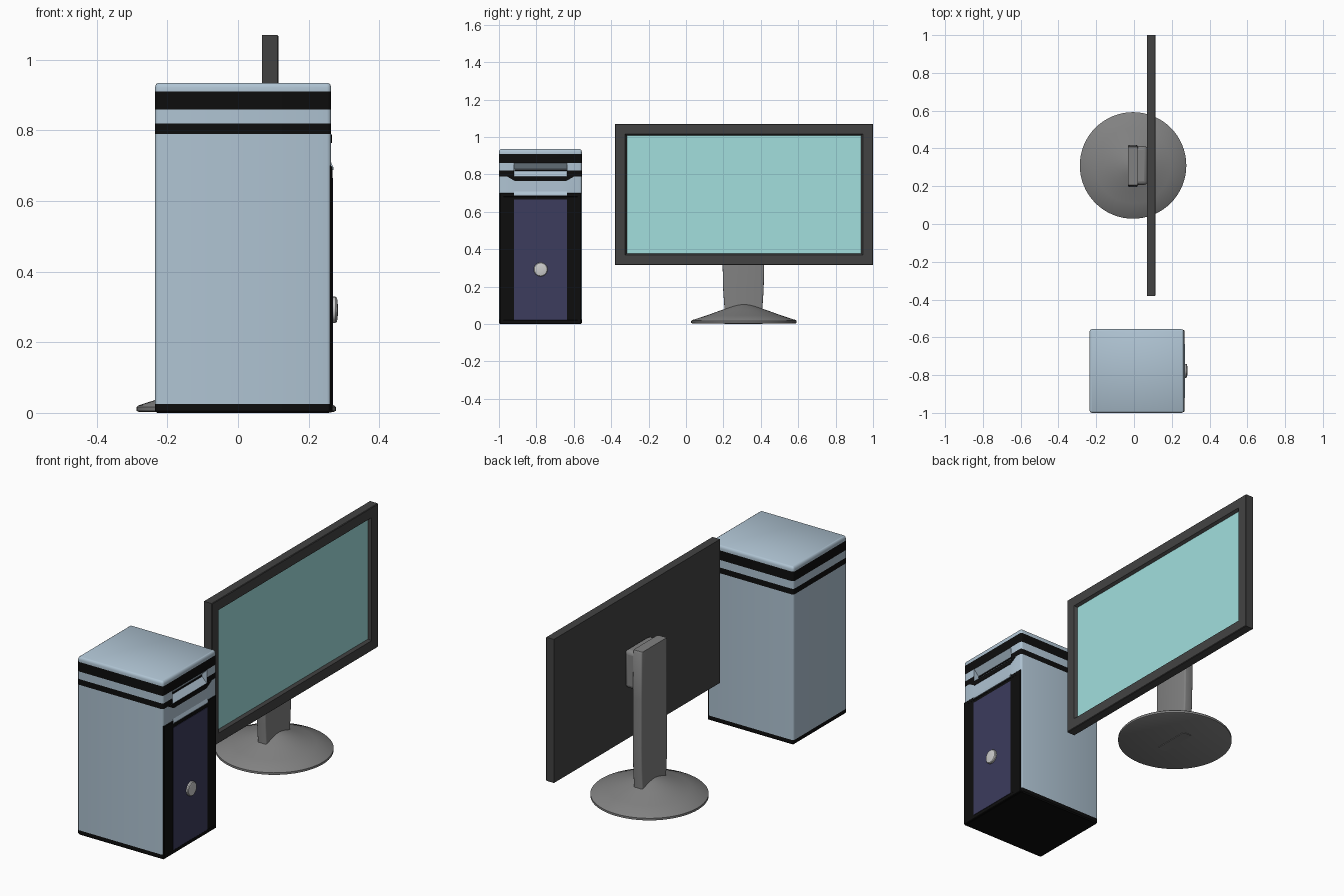
import bpy, bmesh, math
from mathutils import Vector, Matrix

if "Cube" in bpy.data.objects:
    bpy.data.objects.remove(bpy.data.objects["Cube"])


def material(name, rgb):
    m = bpy.data.materials.new(name)
    m.diffuse_color = (*rgb, 1)
    m.use_nodes = True
    m.node_tree.nodes["Principled BSDF"].inputs["Base Color"].default_value = m.diffuse_color
    return m


BLUE = material("pale_blue", (0.43, 0.55, 0.65))
BLACK = material("black", (0.004, 0.004, 0.004))
NAVY = material("navy", (0.045, 0.045, 0.11))
TEAL = material("screen_teal", (0.36, 0.74, 0.73))
DARK = material("dark_grey", (0.055, 0.055, 0.055))
GREY = material("mid_grey", (0.22, 0.22, 0.22))


def finish(name, bm, mats=(), smooth=None, bevel=0):
    bmesh.ops.recalc_face_normals(bm, faces=bm.faces)
    me = bpy.data.meshes.new(name)
    bm.to_mesh(me)
    bm.free()
    ob = bpy.data.objects.new(name, me)
    bpy.context.collection.objects.link(ob)
    for m in mats:
        me.materials.append(m)
    if bevel:
        b = ob.modifiers.new("bevel", 'BEVEL')
        b.width, b.segments = bevel, 3
    if smooth:
        bpy.ops.object.select_all(action='DESELECT')
        ob.select_set(True)
        bpy.context.view_layer.objects.active = ob
        bpy.ops.object.shade_smooth_by_angle(angle=math.radians(smooth))
    return ob


def loft(rings, slots=None):
    """Skin a list of equal-length closed point rings and cap both ends."""
    bm = bmesh.new()
    vs = [[bm.verts.new(p) for p in r] for r in rings]
    n = len(vs[0])
    for k, (a, b) in enumerate(zip(vs, vs[1:])):
        for i in range(n):
            f = bm.faces.new((a[i], a[(i + 1) % n], b[(i + 1) % n], b[i]))
            f.material_index = slots[k] if slots else 0
    for ring, s in ((vs[0], 0), (vs[-1], -1)):
        bm.faces.new(ring).material_index = slots[s] if slots else 0
    return bm


def rect_x(x, y0, y1, z0, z1, d=0):
    return [(x, y0 + d, z0 + d), (x, y1 - d, z0 + d), (x, y1 - d, z1 - d), (x, y0 + d, z1 - d)]


def rounded_z(x0, x1, y0, y1, z, r, d=0):
    pts = []
    corners = ((x1, y1, -1, -1), (x0, y1, 1, -1), (x0, y0, 1, 1), (x1, y0, -1, 1))
    for q, (cx, cy, sx, sy) in enumerate(corners):
        for k in range(4):
            a = math.radians(90 * q + 30 * k)
            pts.append((cx + sx * r + (r - d) * math.cos(a), cy + sy * r + (r - d) * math.sin(a), z))
    return pts


def slab(name, x, y, z, mat, bevel=0):
    return finish(name, loft([rect_x(v, *y, *z) for v in x]), [mat] if mat else (), 35, bevel)


def prism_y(name, profile, y0, y1, mats=()):
    return finish(name, loft([[(x, y, z) for x, z in profile] for y in (y0, y1)]), mats)


def frame(name, y, z, x0, x1, rim, slope, floor, mat):
    return finish(name, loft([rect_x(x0, *y, *z), rect_x(x1 - 0.003, *y, *z),
                              rect_x(x1, *y, *z, 0.003), rect_x(x1, *y, *z, rim),
                              rect_x(floor, *y, *z, rim + slope)]), [mat])


# Tower case: one body with coloured bands running around it
levels = [(0, .006), (.006, 0), (.025, 0), (.79, 0), (.82, 0), (.86, 0), (.91, 0), (.922, 0),
          (.931, .003), (.935, .009)]
bands = [1, 1, 0, 1, 0, 1, 0, 0, 0]
rings = [rounded_z(-.235, .264, -1, -.557, z, .012, d) for z, d in levels]
case = finish("tower_case", loft(rings, bands), [BLUE, BLACK], 40)

# V-shaped drive recess cut into the case front
BAY = (-.92, -.635)
cutter = prism_y("drive_recess_cutter",
                 [(.264, .86), (.30, .86), (.30, .788), (.264, .788), (.235, .818), (.235, .828)],
                 *BAY, [BLUE])
cutter.hide_render = True
cutter.hide_viewport = False
cutter.display_type = 'WIRE'
cut = case.modifiers.new("drive_recess", 'BOOLEAN')
cut.operation, cut.object, cut.solver = 'DIFFERENCE', cutter, 'EXACT'
slab("drive_slot", (.232, .238), (-.918, -.637), (.819, .827), BLACK)

# Black dip below the drive recess
dip = [(-.955, .792), (-.955, .788), (-.915, .765), (-.64, .765), (-.60, .788), (-.60, .792)]
dip_bm = loft([[(x, y, min(z, .789)) for y, z in dip] for x in (.255, .266)])
finish("drive_surround", dip_bm, [BLACK])

# Front panel, door and the small ledge above it
frame("front_panel", (-.996, -.561), (.001, .70), .25, .267, .019, .004, .263, BLACK)
slab("panel_backing", (.25, .2665), (-.985, -.572), (.012, .69), BLACK)
slab("front_door", (.255, .2685), BAY, (.022, .665), NAVY)
prism_y("door_ledge", [(.25, .688), (.271, .688), (.271, .694), (.262, .713), (.25, .713)],
        *BAY, [BLUE])


def lathe(name, profile, centre, segs, mats=(), along_x=False):
    """Revolve (radius, height) points; the first and last rings are capped."""
    rings = [[(r * math.cos(2 * math.pi * i / segs), r * math.sin(2 * math.pi * i / segs), h)
              for i in range(segs)] for r, h in profile]
    bm = loft(rings)
    if along_x:
        bmesh.ops.rotate(bm, verts=bm.verts, matrix=Matrix.Rotation(math.pi / 2, 3, 'Y'))
    bmesh.ops.translate(bm, verts=bm.verts, vec=Vector(centre))
    return finish(name, bm, mats, 35)


# Power button
lathe("power_button", [(.037, 0), (.037, .016), (.034, .020), (.025, .022), (.01, .023)],
      (.26, -.777, .292), 32, along_x=True)

# Monitor frame and screen
frame("monitor_frame", (-.38, 1.0), (.315, 1.07), .068, .115, .054, .010, .098, DARK)
slab("screen", (.096, .1005), (-.315, .935), (.371, 1.014), TEAL)

# Round stand foot
lathe("stand_foot", [(.276, .003), (.282, .006), (.282, .017), (.278, .021), (.20, .046),
                     (.12, .075), (.06, .096), (.025, .105), (.006, .107)],
      (-.005, .31, 0), 64, [GREY])

# Neck, slightly waisted towards the foot
neck = [(0, .101), (.08, .101), (.18, .108), (.30, .111), (.55, .110), (.795, .107), (.803, .101)]
finish("stand_neck", loft([rounded_z(-.032, .02, .307 - w, .307 + w, z, .008) for z, w in neck]),
       [GREY], 40)

# Mount joining the neck to the monitor back
slab("monitor_mount", (.0, .072), (.207, .412), (.59, .79), GREY, .02)
